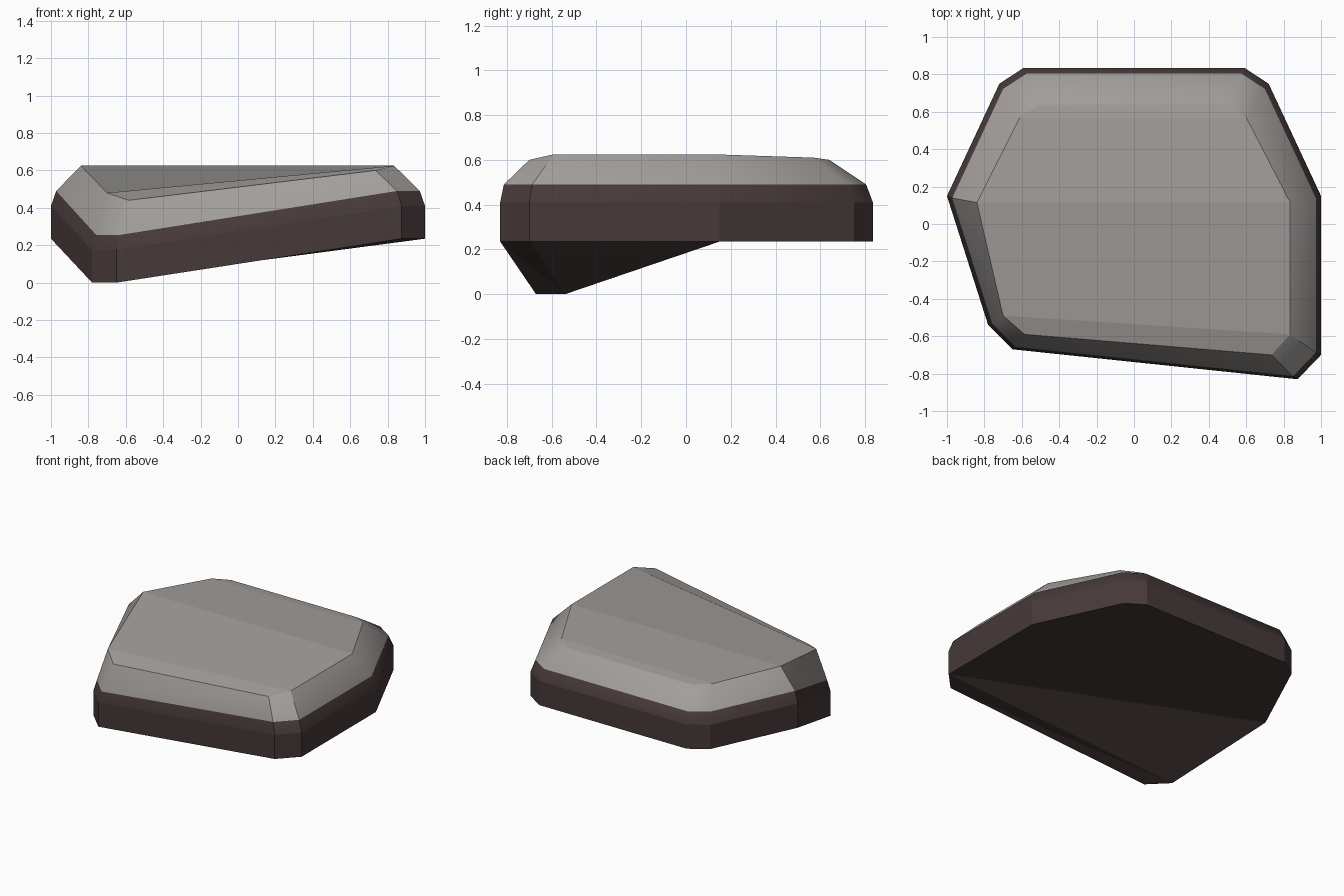
import bpy
import bmesh
import math

if "Cube" in bpy.data.objects:
    bpy.data.objects.remove(bpy.data.objects["Cube"])

# Outline corners, counter-clockwise from the left: x, y, lift of the underside
OUTLINE = [(-1.0, 0.15, 0.235), (-0.78, -0.54, 0.0), (-0.65, -0.67, 0.0),
           (0.875, -0.83, 0.235), (1.0, -0.70, 0.235), (1.0, 0.15, 0.235),
           (0.72, 0.75, 0.235), (0.59, 0.835, 0.235),
           (-0.59, 0.835, 0.235), (-0.72, 0.75, 0.235)]

# Edge of the raised top plateau, same corner order
PLATEAU = [(-0.84, 0.115, 0.625), (-0.70, -0.49, 0.48), (-0.585, -0.59, 0.44),
           (0.735, -0.70, 0.60), (0.835, -0.59, 0.625), (0.835, 0.115, 0.625),
           (0.60, 0.57, 0.61), (0.505, 0.64, 0.60),
           (-0.505, 0.64, 0.60), (-0.61, 0.57, 0.61)]

# Each cap is four strips across the outline
STRIPS = [(2, 3, 4, 1), (1, 4, 5, 0), (0, 5, 6, 9), (9, 6, 7, 8)]
WALL, SHOULDER, FLANK = range(3)
BASE, STONE = range(2)


def material(name, colour):
    mat = bpy.data.materials.new(name)
    mat.diffuse_color = (*colour, 1.0)
    mat.use_nodes = True
    mat.node_tree.nodes["Principled BSDF"].inputs["Base Color"].default_value = mat.diffuse_color
    return mat


def ring(height, scale=1.0, shift=0.0):
    return [(x * scale, y * scale + shift, lift + height) for x, y, lift in OUTLINE]


bm = bmesh.new()
rings = [ring(0.0), ring(0.175), ring(0.255, 0.972, -0.007), PLATEAU]
loops = [[bm.verts.new(p) for p in r] for r in rings]
n = len(OUTLINE)

# Dark wall and shoulder, then the grey sloped flank
for band in (WALL, SHOULDER, FLANK):
    low, high = loops[band], loops[band + 1]
    for i in range(n):
        j = (i + 1) % n
        face = bm.faces.new((low[i], low[j], high[j], high[i]))
        face.material_index = STONE if band == FLANK else BASE
        face.smooth = band != WALL

# Grey plateau, and dark underside folded along the other diagonals
for a, b, c, d in STRIPS:
    bm.faces.new([loops[-1][k] for k in (a, b, c, d)]).material_index = STONE
    for tri in ((d, c, b), (d, b, a)) if a == 2 else ((a, d, c), (a, c, b)):
        if a == 1:
            tri = {(a, d, c): (d, c, b), (a, c, b): (d, b, a)}[tri]
        wound = [loops[0][k] for k in tri]
        bm.faces.new(wound).material_index = BASE

# Shoulder blends into the flank; every other ring and steep corner stays crisp
bm.normal_update()
blend = set(loops[2])
for edge in bm.edges:
    on_blend = all(v in blend for v in edge.verts)
    on_ring = any(all(v in loop for v in edge.verts) for loop in loops)
    steep = edge.calc_face_angle(0.0) > math.radians(30)
    edge.smooth = on_blend or not (on_ring or steep)

mesh = bpy.data.meshes.new("stone_slab")
bm.to_mesh(mesh)
bm.free()
mesh.materials.append(material("dark brown", (0.062, 0.041, 0.041)))
mesh.materials.append(material("warm grey", (0.36, 0.34, 0.325)))
slab = bpy.data.objects.new("stone_slab", mesh)
bpy.context.collection.objects.link(slab)
